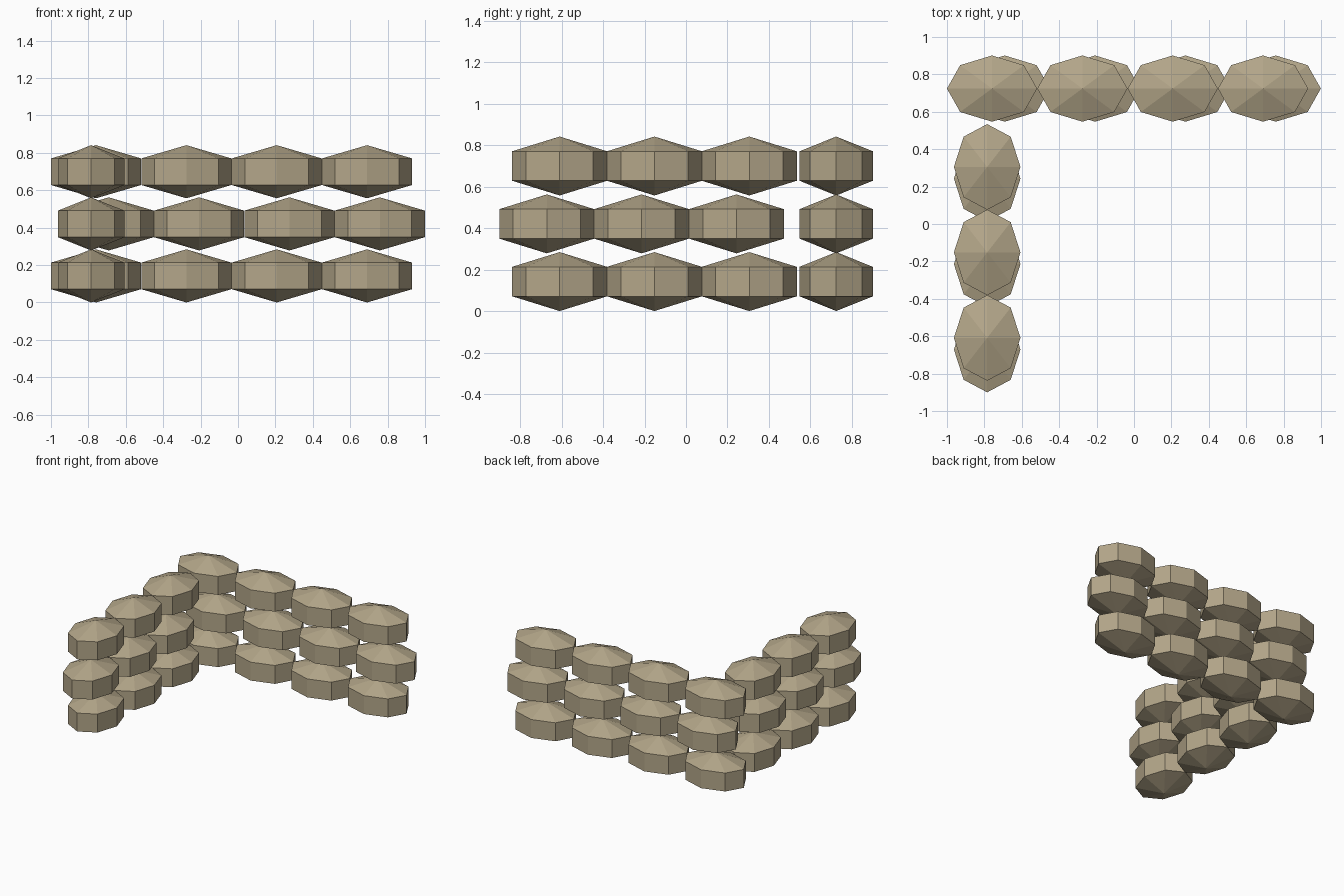
import bpy, bmesh, math
from mathutils import Matrix

if "Cube" in bpy.data.objects:
    bpy.data.objects.remove(bpy.data.objects["Cube"])

mat = bpy.data.materials.new("sandbag tan")
mat.diffuse_color = (0.45, 0.38, 0.25, 1)
mat.use_nodes = True
mat.node_tree.nodes["Principled BSDF"].inputs["Base Color"].default_value = mat.diffuse_color

RING = math.sin(math.radians(60))   # widest ring of a 3-ring sphere


def sandbag(name, x, y, z, half_x, half_y, half_z=0.142):
    """Low-poly bag: 8-sided sphere with two rings and pointed top and bottom."""
    bm = bmesh.new()
    bmesh.ops.create_uvsphere(bm, u_segments=8, v_segments=3, radius=1)
    bmesh.ops.scale(bm, vec=(half_x / RING, half_y / RING, half_z), verts=bm.verts)
    me = bpy.data.meshes.new(name)
    bm.to_mesh(me)
    bm.free()
    me.materials.append(mat)
    ob = bpy.data.objects.new(name, me)
    ob.location = (x, y, z)
    bpy.context.collection.objects.link(ob)


# Three courses, the middle one shifted along each wall
for row, z in enumerate((0.142, 0.42, 0.699)):
    mid = row == 1
    # Back wall: four bags along x
    for i in range(4):
        sandbag(f"back_wall_bag_{row}_{i}", -0.759 + 0.483 * i + 0.068 * mid,
                0.724, z, 0.241, 0.177)
    # Side wall: three bags along y
    for i in range(3):
        sandbag(f"side_wall_bag_{row}_{i}", -0.785,
                -0.609 + 0.457 * i - 0.062 * mid, z, 0.178, 0.229)
